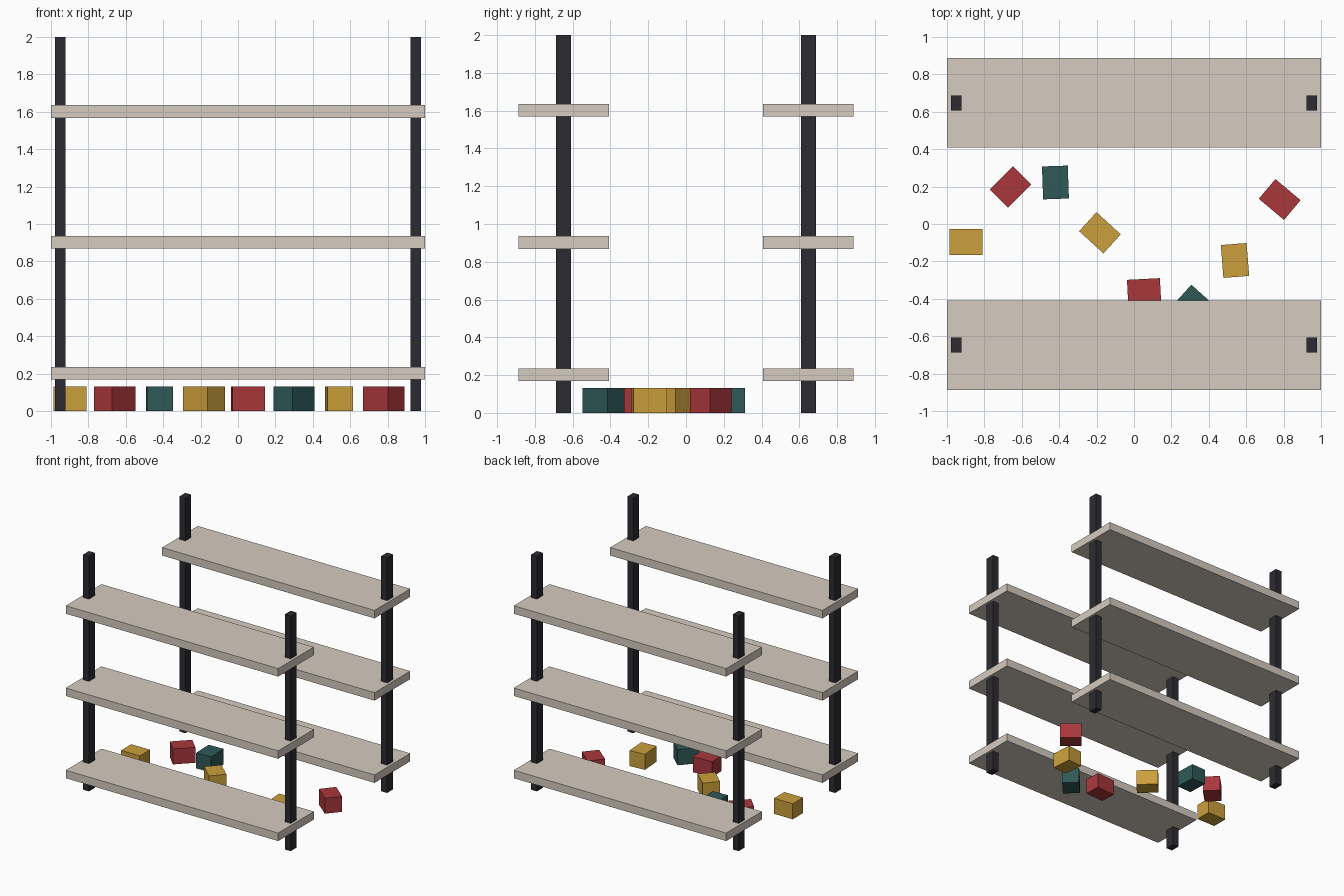
import bpy
from math import radians

if "Cube" in bpy.data.objects:
    bpy.data.objects.remove(bpy.data.objects["Cube"])


def material(name, rgb):
    m = bpy.data.materials.new(name)
    m.diffuse_color = (*rgb, 1)
    m.use_nodes = True
    m.node_tree.nodes["Principled BSDF"].inputs["Base Color"].default_value = m.diffuse_color
    return m


SHELF = material("pale_board", (0.67, 0.60, 0.53))
POST = material("dark_metal", (0.025, 0.024, 0.032))
YELLOW = material("yellow_box", (0.60, 0.35, 0.045))
RED = material("red_box", (0.40, 0.038, 0.045))
TEAL = material("teal_box", (0.028, 0.10, 0.095))


def box(name, size, loc, mat, angle=0):
    bpy.ops.mesh.primitive_cube_add(size=1, location=loc,
                                    rotation=(0, 0, radians(angle)))
    ob = bpy.context.object
    ob.name = name
    ob.scale = size
    bpy.ops.object.transform_apply(location=False, rotation=False, scale=True)
    ob.data.materials.append(mat)
    return ob


# Two facing racks: three boards on two posts each
for side, y in (("front", -0.648), ("back", 0.648)):
    for level, z in (("lower", 0.202), ("middle", 0.902), ("upper", 1.602)):
        box(f"{side}_{level}_shelf", (2.0, 0.48, 0.068), (0, y, z), SHELF)
    for hand, x in (("left", -0.95), ("right", 0.95)):
        box(f"{side}_{hand}_post", (0.056, 0.08, 2.0), (x, y, 1.0), POST)

# Boxes scattered on the floor: x, y, turn, colour
BOX_SIZE = (0.176, 0.138, 0.132)
scattered = [
    (-0.898, -0.096, 0, YELLOW),
    (-0.660, 0.198, 45, RED),
    (-0.420, 0.222, 92, TEAL),
    (-0.182, -0.047, -42.5, YELLOW),
    (0.054, -0.363, 3, RED),
    (0.299, -0.436, 48, TEAL),
    (0.540, -0.195, 94.5, YELLOW),
    (0.779, 0.131, -40, RED),
]
for i, (x, y, turn, mat) in enumerate(scattered, 1):
    box(f"floor_box_{i}", BOX_SIZE, (x, y, BOX_SIZE[2] / 2), mat, turn)
